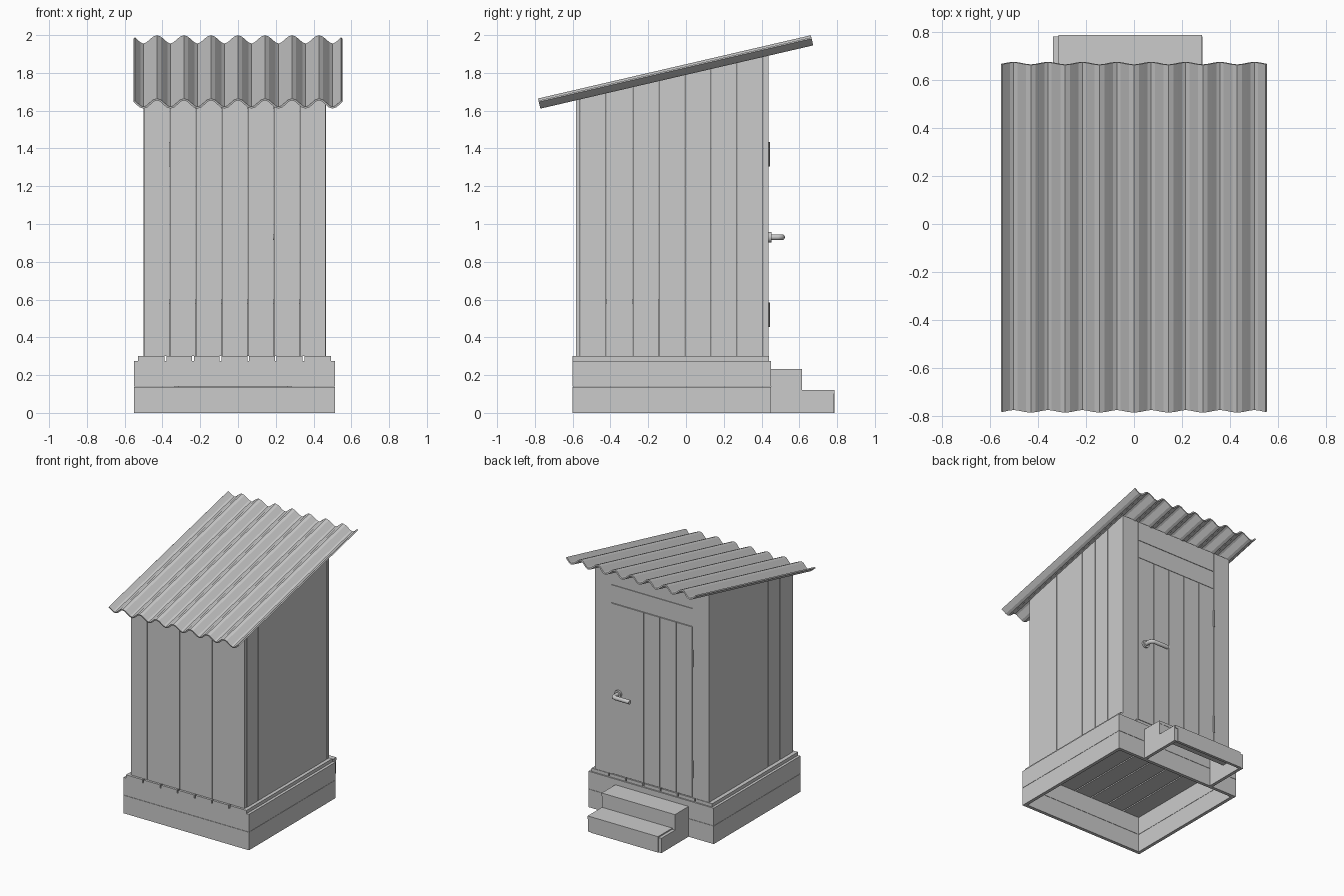
import bpy, bmesh, math

if "Cube" in bpy.data.objects:
    bpy.data.objects.remove(bpy.data.objects["Cube"])

TILT = math.atan(0.335 / 1.445)          # roof pitch


def roof_z(y):
    """Height of the wall tops, just inside the underside of the roof."""
    return 1.618 + math.tan(TILT) * (y + 0.77)


def prism(name, pts, axis, lo, hi):
    """Extrude a 2D outline along an axis: x uses (y, z), z uses (x, y)."""
    def place(p, d):
        return (d, p[0], p[1]) if axis == 'x' else (p[0], p[1], d)
    bm = bmesh.new()
    a = [bm.verts.new(place(p, lo)) for p in pts]
    b = [bm.verts.new(place(p, hi)) for p in pts]
    n = len(pts)
    bm.faces.new(a)
    bm.faces.new(b)
    for i in range(n):
        j = (i + 1) % n
        bm.faces.new((a[i], a[j], b[j], b[i]))
    bmesh.ops.recalc_face_normals(bm, faces=bm.faces)
    me = bpy.data.meshes.new(name)
    bm.to_mesh(me)
    bm.free()
    ob = bpy.data.objects.new(name, me)
    bpy.context.collection.objects.link(ob)
    return ob


def box(name, x0, x1, y0, y1, z0, z1):
    return prism(name, [(x0, y0), (x1, y0), (x1, y1), (x0, y1)], 'z', z0, z1)


def wall_board(name, x0, x1, y0, y1, z0=0.30):
    """Upright board whose top follows the roof pitch."""
    prism(name, [(y0, z0), (y1, z0), (y1, roof_z(y1)), (y0, roof_z(y0))], 'x', x0, x1)


def cylinder(name, r, depth, loc, rot=(0, 0, 0), sides=16):
    bpy.ops.mesh.primitive_cylinder_add(vertices=sides, radius=r, depth=depth,
                                        location=loc, rotation=rot)
    bpy.context.object.name = name
    bpy.ops.object.shade_smooth_by_angle()


# Base frame: two courses of mitred boards
bx0, bx1, by0, by1, t = -0.55, 0.513, -0.60, 0.45, 0.025
outer = [(bx0, by0), (bx1, by0), (bx1, by1), (bx0, by1)]
inner = [(bx0 + t, by0 + t), (bx1 - t, by0 + t), (bx1 - t, by1 - t), (bx0 + t, by1 - t)]
for z0, z1 in ((0, 0.138), (0.14, 0.275)):
    for i in range(4):
        j = (i + 1) % 4
        prism("base_board", [outer[i], outer[j], inner[j], inner[i]], 'z', z0, z1)

# Floor planks
for i in range(7):
    x = -0.53 + i * 0.146
    box("floor_plank", x + (0.005 if i else 0), x + (0.141 if i < 6 else 0.146),
        -0.60, 0.44, 0.275, 0.30)

# Walls: seven boards on the front and each side
W, GAP = 0.138, 0.0015
for i in range(7):
    x = -0.50 + i * W
    wall_board("front_wall_board", x + GAP, x + W - GAP, -0.583, -0.56)
    y = -0.56 + i * 0.1386
    for x0, x1 in ((-0.50, -0.477), (0.443, 0.466)):
        wall_board("side_wall_board", x0, x1, y + GAP, y + 0.1386 - GAP)

# Back wall: side boards and two boards over the door
for x in (-0.50, 0.328):
    wall_board("back_wall_board", x, x + W, 0.411, 0.436)
box("door_lintel", -0.36, 0.326, 0.411, 0.436, 1.612, 1.748)
wall_board("upper_lintel", -0.36, 0.326, 0.411, 0.436, 1.751)

# Door with hinges
for i in range(5):
    x = -0.36 + i * 0.1372
    box("door_board", x + GAP, x + 0.1372 - GAP, 0.413, 0.438, 0.305, 1.608)
for z in (0.52, 1.37):
    cylinder("door_hinge", 0.007, 0.13, (-0.361, 0.437, z), sides=12)

# Door handle: rosette and bent lever
cylinder("handle_rosette", 0.028, 0.016, (0.265, 0.445, 0.93), (math.pi / 2, 0, 0), 24)
cu = bpy.data.curves.new("handle_lever", 'CURVE')
cu.dimensions = '3D'
cu.bevel_depth = 0.016
cu.bevel_resolution = 3
cu.use_fill_caps = True
path = [(0.265, 0.44), (0.265, 0.485), (0.260, 0.500), (0.245, 0.508), (0.12, 0.508)]
sp = cu.splines.new('POLY')
sp.points.add(len(path) - 1)
for p, (x, y) in zip(sp.points, path):
    p.co = (x, y, 0.93, 1)
bpy.context.collection.objects.link(bpy.data.objects.new("handle_lever", cu))

# Steps: stepped side boards, risers and treads
side = [(0.45, 0), (0.78, 0), (0.78, 0.113), (0.613, 0.113), (0.613, 0.21), (0.45, 0.21)]
for x in (-0.337, 0.26):
    prism("step_side", side, 'x', x, x + 0.024)
box("lower_riser", -0.313, 0.26, 0.765, 0.786, 0, 0.12)
box("upper_riser", -0.313, 0.26, 0.595, 0.613, 0.10, 0.21)
box("lower_tread", -0.313, 0.283, 0.613, 0.786, 0.10, 0.122)
box("upper_tread", -0.337, 0.284, 0.45, 0.615, 0.21, 0.232)

# Bench inside
box("bench_front", -0.475, 0.441, -0.15, -0.13, 0.30, 0.58)
box("bench_top", -0.475, 0.441, -0.558, -0.11, 0.58, 0.60)

# Corrugated roof sheet: wave profile swept along y, then thickened and tilted
PITCH, SEG, HALF = 0.143, 8, 0.55
count = int(HALF / (PITCH / SEG))
xs = [i * PITCH / SEG for i in range(-count, count + 1)]
xs = [-HALF] + xs + [HALF]
bm = bmesh.new()
rows = []
for y in (-0.7415, 0.7415):
    rows.append([bm.verts.new((x, y, 0.0225 * math.cos(2 * math.pi * x / PITCH))) for x in xs])
for i in range(len(xs) - 1):
    bm.faces.new((rows[0][i], rows[0][i + 1], rows[1][i + 1], rows[1][i]))
me = bpy.data.meshes.new("corrugated_roof")
bm.to_mesh(me)
bm.free()
roof = bpy.data.objects.new("corrugated_roof", me)
roof.location = (0, -0.055, 1.805)
roof.rotation_euler = (TILT, 0, 0)
bpy.context.collection.objects.link(roof)
mod = roof.modifiers.new("thickness", 'SOLIDIFY')
mod.thickness = 0.01
mod.offset = 0
